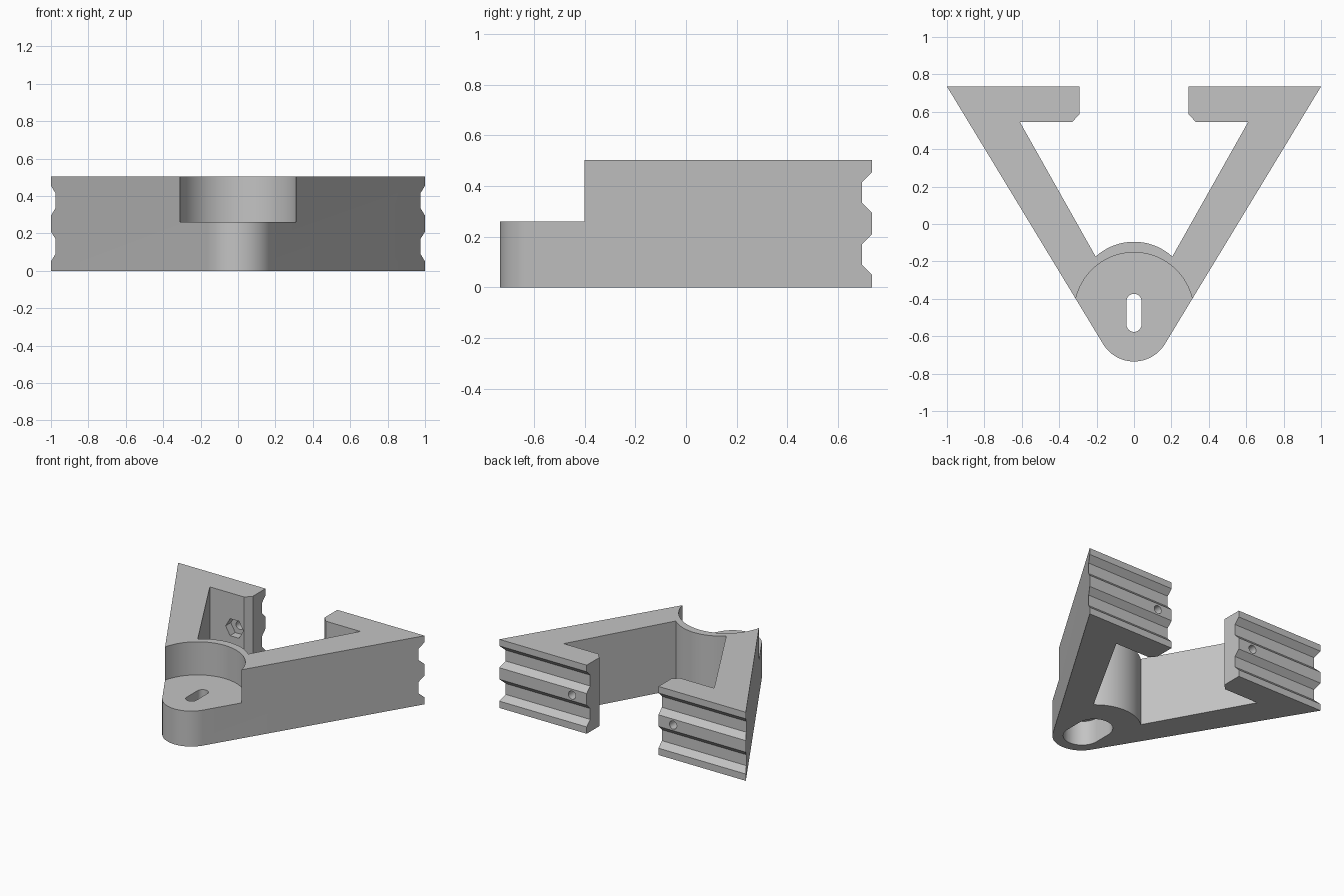
import bpy, bmesh
from math import cos, sin, pi, radians, asin
from mathutils import Vector

cube = bpy.data.objects.get("Cube")
if cube:
    bpy.data.objects.remove(cube, do_unlink=True)

HEIGHT, BACK, SHELF = 0.503, 0.735, 0.26

grey = bpy.data.materials.new("light_grey")
grey.use_nodes = True
grey.diffuse_color = (0.55, 0.55, 0.55, 1)
grey.node_tree.nodes["Principled BSDF"].inputs["Base Color"].default_value = grey.diffuse_color


def arc(cx, cy, r, start, end, n):
    """Points on a circular arc, angles in radians."""
    angles = [start + (end - start) * i / n for i in range(n + 1)]
    return [(cx + r * cos(a), cy + r * sin(a)) for a in angles]


def prism(name, points, direction):
    """Extrude a closed outline of 3D points along a direction."""
    bm = bmesh.new()
    face = bm.faces.new([bm.verts.new(p) for p in points])
    new = bmesh.ops.extrude_face_region(bm, geom=[face])["geom"]
    verts = [g for g in new if isinstance(g, bmesh.types.BMVert)]
    bmesh.ops.translate(bm, verts=verts, vec=Vector(direction))
    bmesh.ops.recalc_face_normals(bm, faces=bm.faces)
    mesh = bpy.data.meshes.new(name)
    bm.to_mesh(mesh)
    bm.free()
    mesh.materials.append(grey)
    obj = bpy.data.objects.new(name, mesh)
    bpy.context.collection.objects.link(obj)
    return obj


def plan_prism(name, outline, bottom, top):
    return prism(name, [(x, y, bottom) for x, y in outline], (0, 0, top - bottom))


def slot(name, cy, half, r, bottom, top):
    outline = arc(0, cy + half, r, 0, pi, 24) + arc(0, cy - half, r, pi, 2 * pi, 24)
    return plan_prism(name, outline, bottom, top)


def bore(name, x, r, sides, y0, y1):
    """Polygonal hole running front to back."""
    ring = arc(x, HEIGHT / 2, r, 0, 2 * pi, sides)[:-1]
    return prism(name, [(px, y0, pz) for px, pz in ring], (0, y1 - y0, 0))


# Plan of the bracket: pivot wall, arm, clamp flange, rounded nose
half_angle = asin(0.205 / 0.305)
right = arc(0, -0.4, 0.305, pi / 2, pi / 2 - half_angle, 14)
right += [(0.61, 0.545), (0.331, 0.545), (0.291, 0.587), (0.291, BACK), (1, BACK)]
right += arc(0, -0.542, 0.193, radians(-31.3), -pi / 2, 16)
left = [(-x, y) for x, y in reversed(right[1:-1])]
bracket = plan_prism("bracket", right + left, 0, HEIGHT)

# Round recess over the nose, pivot slot and the wider slot beneath it
cutters = [
    plan_prism("nose_recess", arc(0, -0.471, 0.319, 0, 2 * pi, 96)[:-1], SHELF, 0.7),
    slot("pivot_slot", -0.475, 0.062, 0.04, -0.1, 0.4),
    slot("underside_slot", -0.475, 0.062, 0.125, -0.1, 0.18),
]

# Two bevelled grooves along the back face
for z in (0.13, 0.375):
    cutters.append(prism("back_groove", [
        (-1.2, 0.695, z - 0.04), (-1.2, 0.695, z + 0.04),
        (-1.2, 0.755, z + 0.1), (-1.2, 0.755, z - 0.1)], (2.4, 0, 0)))

# Bolt holes and hexagonal nut pockets in both flanges
for x in (-0.41, 0.41):
    cutters.append(bore("bolt_hole", x, 0.03, 24, 0.5, 0.8))
    cutters.append(bore("nut_pocket", x, 0.072, 6, 0.5, 0.605))

bpy.context.view_layer.objects.active = bracket
for cutter in cutters:
    cutter.hide_render = True
    mod = bracket.modifiers.new(cutter.name, "BOOLEAN")
    mod.operation = "DIFFERENCE"
    mod.solver = "EXACT"
    mod.object = cutter
    bpy.ops.object.modifier_apply(modifier=mod.name)
    bpy.data.objects.remove(cutter, do_unlink=True)

bpy.ops.object.select_all(action="DESELECT")
bracket.select_set(True)
bpy.ops.object.shade_smooth_by_angle(angle=radians(25))
